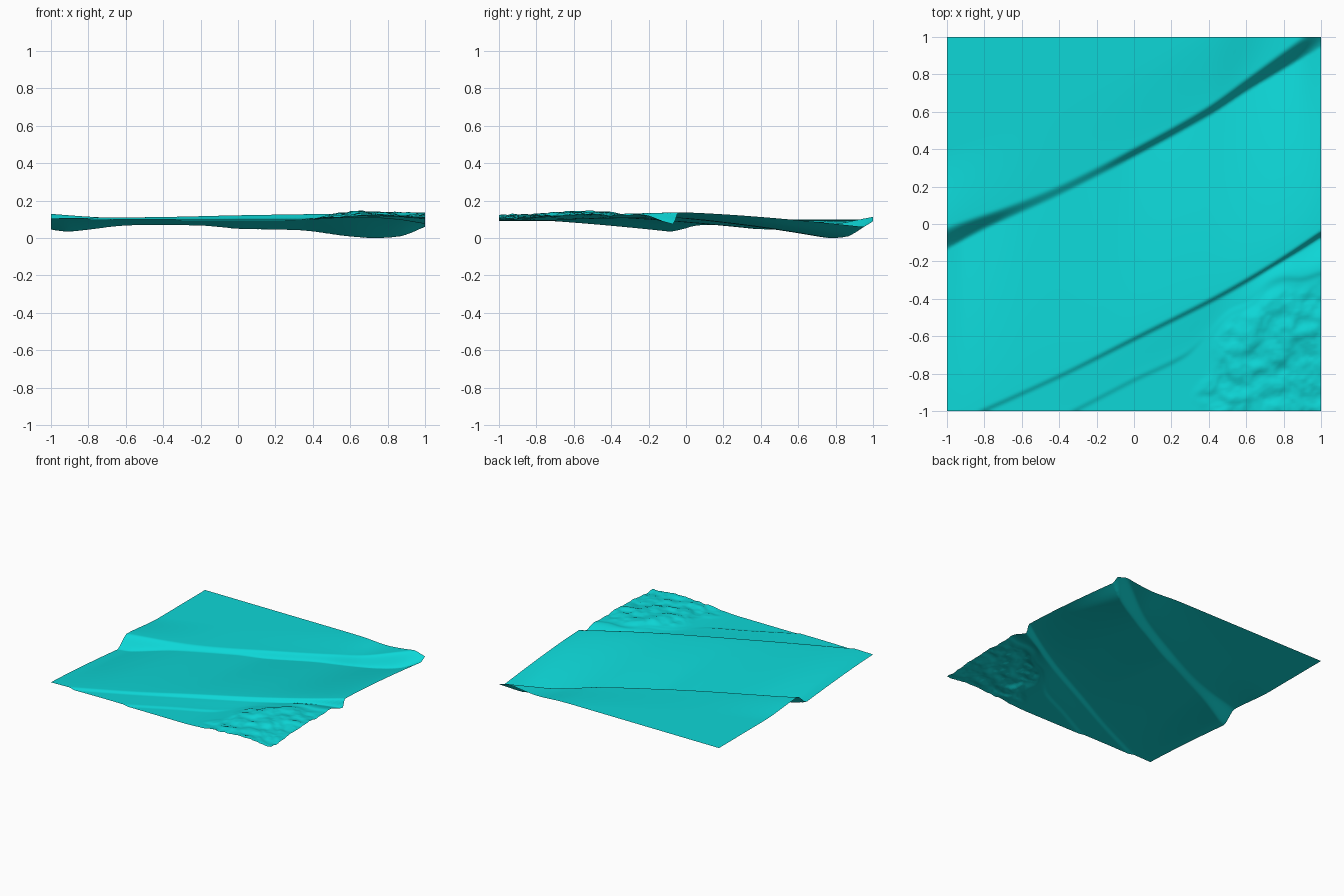
import bpy, bmesh
from mathutils import noise, Vector

if "Cube" in bpy.data.objects:
    bpy.data.objects.remove(bpy.data.objects["Cube"])

N = 170  # grid cells per side


def curve(pts):
    """Smooth function through a few (x, value) points."""
    def f(x):
        n = len(pts)
        i = 0
        while i < n - 2 and x > pts[i + 1][0]:
            i += 1
        (x0, a), (x1, b) = pts[i], pts[i + 1]
        p, q = pts[max(i - 1, 0)], pts[min(i + 2, n - 1)]
        h = x1 - x0
        m0 = (b - p[1]) / (x1 - p[0]) * h
        m1 = (q[1] - a) / (q[0] - x0) * h
        t = (x - x0) / h
        return (a * (2*t**3 - 3*t*t + 1) + m0 * (t**3 - 2*t*t + t)
                + b * (3*t*t - 2*t**3) + m1 * (t**3 - t*t))
    return f


def step(t):
    t = min(max(t, 0), 1)
    return t * t * (3 - 2 * t)


def mix(a, b, t):
    return a + (b - a) * t


# Plan lines: foot of the long bank, and the two lower steps
bank = curve([(-1, -.13), (-.8, -.025), (-.4, .155), (0, .36), (.4, .58), (.6, .71), (.8, .83), (1, .95)])
step1 = curve([(-1, -1.07), (-.4, -.8), (0, -.6), (.4, -.4), (.6, -.29), (.8, -.17), (1, -.04)])
step2 = curve([(-1, -1.32), (-.35, -1), (0, -.82), (.27, -.69), (.36, -.61), (.5, -.46), (.63, -.4),
               (.72, -.31), (.8, -.28), (.9, -.28), (1, -.25)])

# Heights along those lines
foot = curve([(-1, .045), (-.9, .035), (-.6, .067), (-.2, .067), (0, .05), (.35, .04), (.6, .008),
              (.74, 0), (.88, .012), (1, .06)])
ridge = curve([(-1, .13), (-.8, .115), (-.5, .1), (0, .093), (.4, .085), (.6, .075), (.8, .1), (1, .13)])
width = curve([(-1, .12), (-.7, .07), (0, .05), (.5, .06), (.8, .1), (1, .13)])
field_top = curve([(-1, .107), (-.4, .113), (0, .122), (.5, .13), (1, .138)])
terrace = curve([(-1, .095), (0, .104), (.6, .105), (.85, .095), (1, .072)])


def height(x, y):
    d = y - bank(x)
    if d > 0:                                   # bank and upper field
        w = width(x)
        z = mix(foot(x), ridge(x), step(.12 + .88 * d / w) if d < w else 1)
        return mix(z, .1, step((d - w * .7) / .45))
    s1, s2 = step1(x), step2(x)
    u = max(0, (y - s1) / (bank(x) - s1))       # main sloping field
    field = mix(field_top(x), foot(x), u ** 1.4)
    if y > s1:
        return field
    # lower terrace, rising to the rough hill on the right
    v = min(max((s1 - y) / (s1 - s2), 0), 1)
    right = step((x - .3) / .6)
    ter = mix(terrace(x), mix(.1, .128, right), step(v))
    z = mix(ter, field_top(x), step(1 - (s1 - y) / .03))
    if y > s2:
        return z
    # second step down and rough ground
    e = s2 - y
    low = mix(.092, .122, step((x - .2) / .5))
    z = mix(z, low, step(e / .03))
    p = Vector((x * 4, y * 4, 3))
    wob = .07 * noise.noise(p * 1.5)
    rough = step((x - .3 + wob - .12 * step((y + .95) / .3)) / .1) * step((e - .03) / .08)
    n = noise.noise(Vector((x * 9 - y * 5, y * 9 + x * 3, 1))) + .5 * noise.noise(p * 5)
    q = n * 3                                   # terraced noise
    q = int(q + 50) - 50 + step(((q + 50) % 1) * 2.5)
    hump = .016 * step(1 - ((x - .6) ** 2 + (y + .5) ** 2) / .15) - .012 * step((x - .6) / .4) * step((-.6 - y) / .4)
    return z + rough * (.0045 * q + hump)


# Terrain sheet
bm = bmesh.new()
bmesh.ops.create_grid(bm, x_segments=N, y_segments=N, size=1)
for v in bm.verts:
    v.co.z = height(v.co.x, v.co.y)
low = min(v.co.z for v in bm.verts)
for v in bm.verts:
    v.co.z -= low
for f in bm.faces:
    f.smooth = True
mesh = bpy.data.meshes.new("terrain")
bm.to_mesh(mesh)
bm.free()
mat = bpy.data.materials.new("turquoise")
mat.diffuse_color = (.004, .68, .68, 1)
mat.use_nodes = True
mat.node_tree.nodes["Principled BSDF"].inputs["Base Color"].default_value = mat.diffuse_color
mesh.materials.append(mat)
bpy.context.collection.objects.link(bpy.data.objects.new("terrain", mesh))
